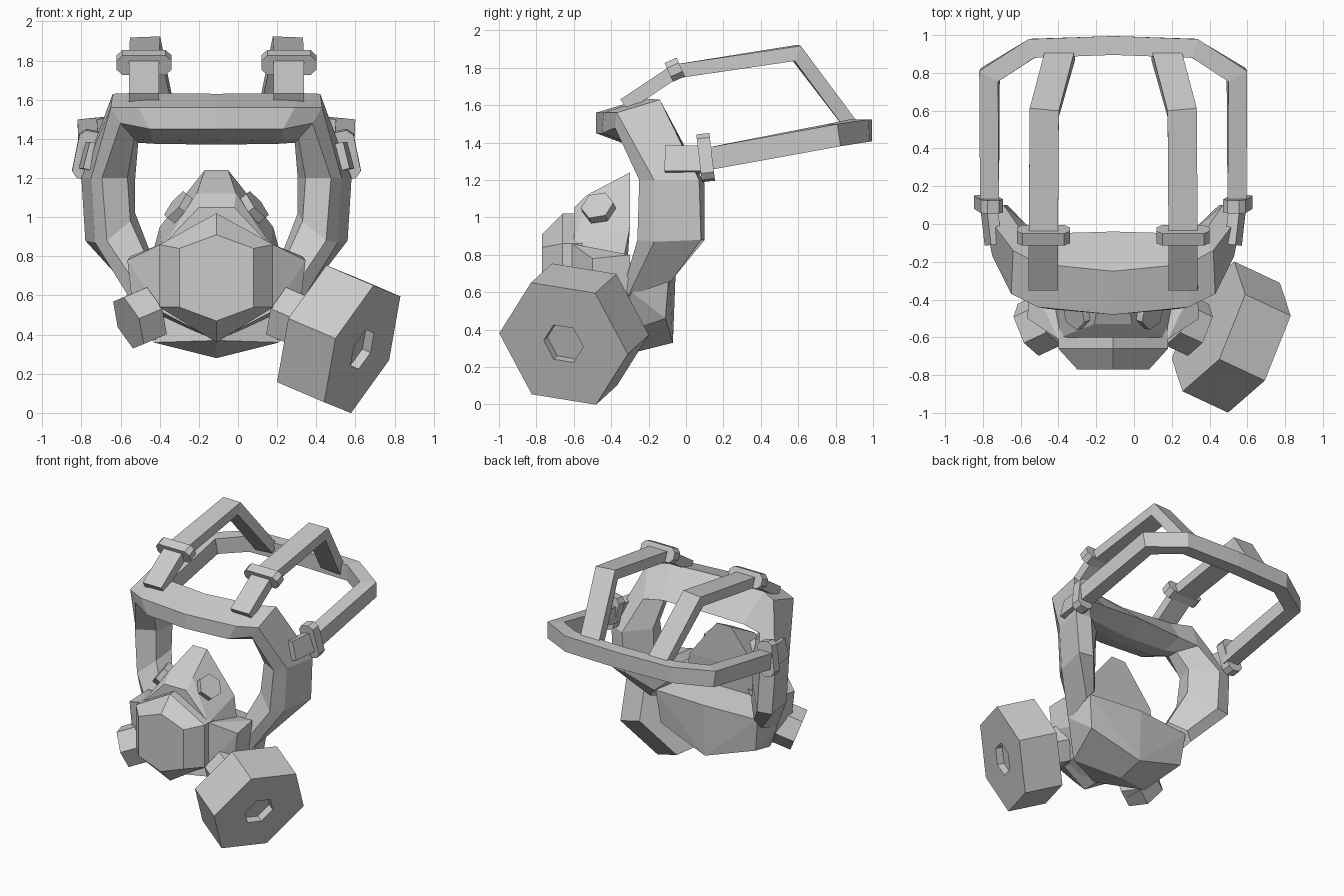
import bpy, bmesh
from math import cos, sin, pi
from mathutils import Vector, Matrix

if "Cube" in bpy.data.objects:
    bpy.data.objects.remove(bpy.data.objects["Cube"])

CX = -0.11  # symmetry plane of the mask itself


def finish(name, bm):
    bmesh.ops.recalc_face_normals(bm, faces=bm.faces)
    me = bpy.data.meshes.new(name)
    bm.to_mesh(me)
    bm.free()
    ob = bpy.data.objects.new(name, me)
    bpy.context.collection.objects.link(ob)
    return ob


def loft(name, rings):
    bm = bmesh.new()
    vs = [[bm.verts.new((p[0] + CX, p[1], p[2])) for p in r] for r in rings]
    n = len(vs[0])
    for a, b in zip(vs, vs[1:]):
        for i in range(n):
            bm.faces.new((a[i], a[(i + 1) % n], b[(i + 1) % n], b[i]))
    bm.faces.new(vs[0])
    bm.faces.new(vs[-1])
    return finish(name, bm)


def hull(name, pts):
    bm = bmesh.new()
    for p in pts:
        bm.verts.new((p[0] + CX, p[1], p[2]))
    bmesh.ops.convex_hull(bm, input=bm.verts)
    bmesh.ops.delete(bm, geom=[v for v in bm.verts if not v.link_faces], context='VERTS')
    bmesh.ops.dissolve_limit(bm, angle_limit=0.06, verts=bm.verts, edges=bm.edges)
    return finish(name, bm)


def both(pts):
    return pts + [(-x, y, z) for x, y, z in pts if x]


def strap(name, path, w, width, thick):
    # flat band swept along a path, mitred at the bends
    P = [Vector(p) for p in path]
    w = Vector(w).normalized()
    rings = []
    for i, p in enumerate(P):
        a = (P[i] - P[i - 1]).normalized() if i else None
        b = (P[i + 1] - P[i]).normalized() if i < len(P) - 1 else None
        a, b = a or b, b or a
        t = (a + b).normalized()
        n = t.cross(w).normalized() * (thick / 2 / max(0.5, t.dot(a)))
        h = n.cross(t).normalized() * (width / 2)
        rings.append([p + n + h, p + n - h, p - n - h, p - n + h])
    return loft(name, rings)


def hex_prism(name, centre, axis, corner, radius, depth, hole=0.0):
    # outer face at 'centre', one corner towards 'corner', optional recess
    n = Vector(axis).normalized()
    e1 = Vector(corner)
    e1 = (e1 - n * e1.dot(n)).normalized()
    e2 = n.cross(e1)
    c = Vector(centre)

    def ring(r, d):
        return [c + n * d + (e1 * cos(k * pi / 3) + e2 * sin(k * pi / 3)) * r for k in range(6)]
    rings = [ring(radius, -depth), ring(radius, 0)]
    if hole:
        rings += [ring(hole, 0), ring(hole, -0.05)]
    return loft(name, rings)


def buckle(name, centre, along, w, size):
    t = Vector(along).normalized()
    w = Vector(w)
    w = (w - t * w.dot(t)).normalized()
    bm = bmesh.new()
    bmesh.ops.create_cube(bm, size=1)
    bmesh.ops.scale(bm, vec=size, verts=bm.verts)
    edges = [e for e in bm.edges if abs((e.verts[0].co - e.verts[1].co).y) > 1e-4]
    bmesh.ops.bevel(bm, geom=edges, offset=0.03, segments=1, affect='EDGES')
    M = Matrix((w, t, w.cross(t))).transposed().to_4x4()
    bm.transform(Matrix.Translation(Vector(centre) + Vector((CX, 0, 0))) @ M)
    return finish(name, bm)


# Visor frame: six-point sections from brow centre down to the cheek
half = [
    [(0, -.48, 1.56), (0, -.48, 1.45), (0, -.32, 1.39), (0, -.20, 1.37), (0, -.04, 1.44), (0, -.25, 1.63)],
    [(.40, -.44, 1.56), (.34, -.45, 1.45), (.33, -.30, 1.395), (.32, -.18, 1.375), (.34, -.05, 1.43), (.40, -.21, 1.635)],
    [(.54, -.37, 1.56), (.49, -.38, 1.48), (.42, -.26, 1.40), (.40, -.15, 1.38), (.49, -.03, 1.41), (.53, -.14, 1.63)],
    [(.64, -.17, 1.20), (.585, -.25, 1.20), (.455, -.18, 1.20), (.415, -.04, 1.20), (.58, .10, 1.18), (.69, .07, 1.20)],
    [(.62, -.17, .87), (.56, -.26, .88), (.44, -.20, .98), (.415, -.05, 1.02), (.56, .10, .88), (.67, .08, .88)],
    [(.44, -.31, .58), (.40, -.33, .64), (.34, -.27, .76), (.33, -.16, .80), (.42, -.06, .72), (.47, -.08, .66)],
]
mirrored = [[(-x, y, z) for x, y, z in r] for r in half[:0:-1]]
loft("visor_frame", mirrored + half)

# Chin body, nose piece and cheek lobes
hull("chin_body", both([(0, -.27, .28), (0, -.07, .33), (0, -.055, .72), (0, -.55, .37),
                        (0, -.30, .76), (.31, -.31, .76), (.46, -.29, .60), (.43, -.09, .71),
                        (.40, -.11, .46), (.32, -.40, .36)]))
hull("nose_piece", both([(.06, -.30, 1.24), (.10, -.53, 1.12), (.09, -.60, 1.05),
                         (.28, -.60, .85), (.29, -.30, .95), (.33, -.33, .80),
                         (.29, -.60, .52), (.30, -.33, .50), (0, -.60, .37)]))
for s, side in ((1, "right"), (-1, "left")):
    hull("cheek_lobe_" + side, [(s * x, y, z) for x, y, z in [
        (.29, -.61, .86), (.29, -.61, .52), (.455, -.50, .78), (.435, -.50, .60),
        (.44, -.30, .80), (.42, -.30, .55), (.20, -.30, .80), (.31, -.56, .37), (.32, -.35, .38)]])


# Speech chamber: stepped hexagonal front
def hexagon(w, y, top, up, low, bot):
    return [(0, y, top), (w, y, up), (w, y, low), (0, y, bot), (-w, y, low), (-w, y, up)]


loft("speech_chamber", [hexagon(.29, -.55, 1.02, .86, .54, .36),
                        hexagon(.29, -.66, 1.02, .86, .54, .36),
                        hexagon(.19, -.77, .91, .84, .54, .47)])

# Filter canister on the right side
hex_prism("filter_canister", (.635 - CX, -.655, .325), (.845, -.395, -.36),
          (.06, -.175, .325), .374, .285, hole=.115)

for s, side in ((1, "right"), (-1, "left")):
    # Filter port and nose bolt
    hex_prism("filter_port_" + side, (s * .45, -.56, .46), (s * .845, -.395, -.36),
              (s * .06, -.175, .325), .15, .14)
    hex_prism("nose_bolt_" + side, (s * .21, -.475, 1.065), (s * .75, -.25, .6),
              (0, 1, 0), .09, .09)
    # Top strap with buckle
    top = [(s * .37, -.33, 1.60), (s * .37, -.06, 1.78), (s * .365, .59, 1.88), (s * .28, .90, 1.47)]
    strap("top_strap_" + side, top, (1, 0, 0), .155, .075)
    buckle("top_buckle_" + side, (s * .37, -.06, 1.79), (0, .9, .4), (1, 0, 0), (.28, .07, .11))
    # Side buckle
    buckle("side_buckle_" + side, (s * .66, .105, 1.32), (0, 1, .12), (-s * .2, 0, 1), (.25, .07, .12))
    # Tail of the side strap
    strap("side_strap_tail_" + side, [(s * .635, -.11, 1.31), (s * .66, .11, 1.31)],
          (-s * .25, 0, 1), .14, .06)

# Head loop: one band around the back of the head
loop = [(.655, .10, 1.31), (.655, .79, 1.44), (.43, .93, 1.465), (0, .945, 1.465)]
strap("head_loop", [(-x, y, z) for x, y, z in loop[:-1]] + loop[::-1], (0, 0, 1), .12, .10)
